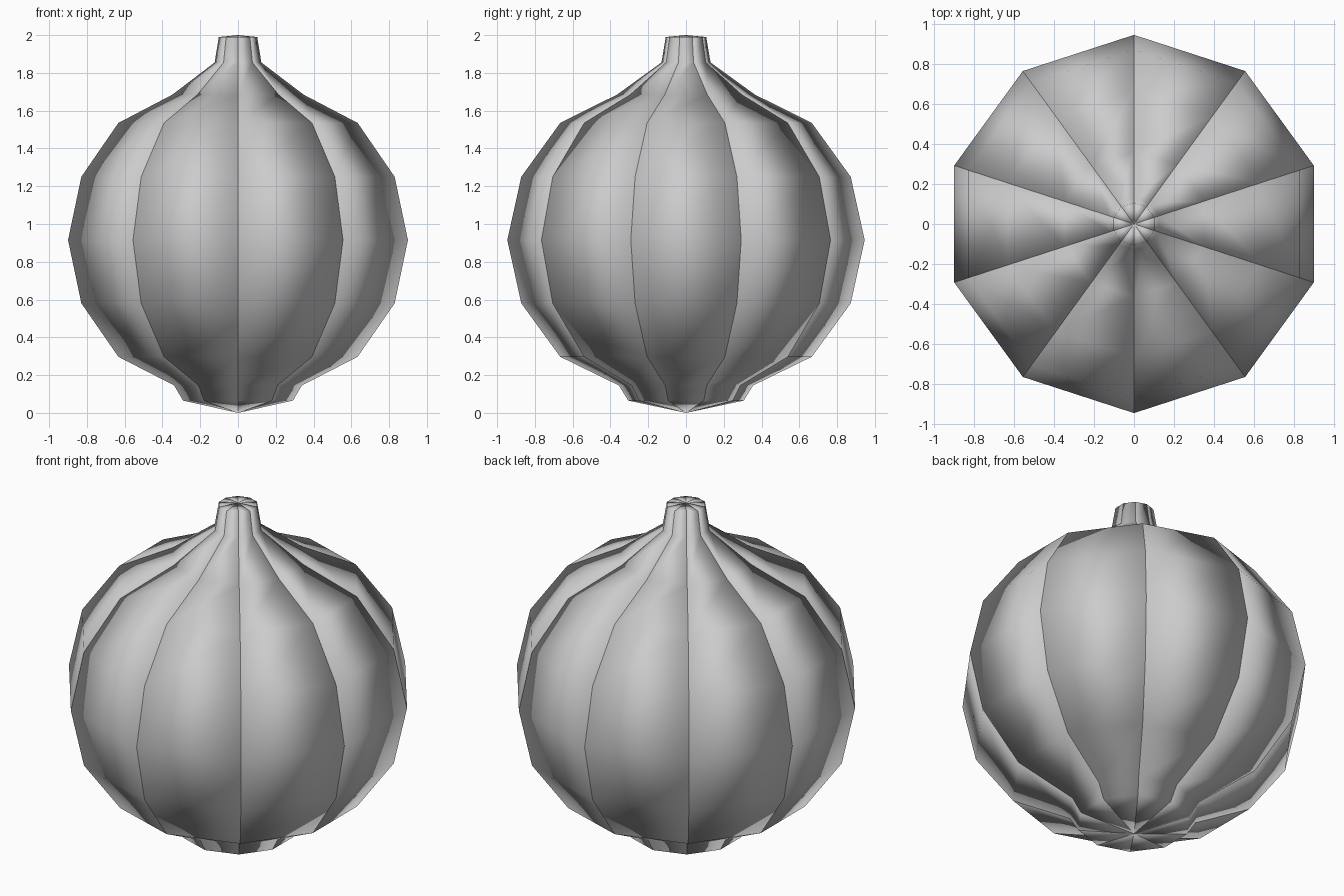
import bpy
import math

if "Cube" in bpy.data.objects:
    bpy.data.objects.remove(bpy.data.objects["Cube"])

SIDES = 10

# Outer ridge profile (radius, height), bottom to top
profile = [
    (0.0, 0.0), (0.306, 0.065), (0.355, 0.145), (0.666, 0.297),
    (0.872, 0.58), (0.946, 0.915), (0.872, 1.25), (0.666, 1.535),
    (0.365, 1.685), (0.13, 1.855), (0.107, 1.99), (0.0, 2.0),
]


def wedge_mesh():
    """One closed segment: flat outer strip and two side walls meeting on the axis."""
    half = math.pi / SIDES
    n = len(profile)
    verts = [(0, 0, profile[0][1]), (0, 0, profile[-1][1])]
    right, left = [0], [0]
    for r, z in profile[1:-1]:
        for side, a in ((right, -half), (left, half)):
            side.append(len(verts))
            verts.append((r * math.cos(a), r * math.sin(a), z))
    right.append(1)
    left.append(1)

    # outer strip, with triangles at both poles
    faces = [(0, right[1], left[1]), (right[n - 2], 1, left[n - 2])]
    faces[0] = (0, left[1], right[1])
    faces[1] = (right[n - 2], left[n - 2], 1)
    for i in range(1, n - 2):
        faces.append((right[i], left[i], left[i + 1], right[i + 1]))
    # side walls
    faces.append(tuple(right))
    faces.append(tuple(reversed(left)))

    mesh = bpy.data.meshes.new("segment")
    mesh.from_pydata(verts, [], faces)
    mesh.update()
    # smooth normals round each segment like a lobe
    mesh.polygons.foreach_set("use_smooth", [True] * len(mesh.polygons))
    return mesh


# Ring of identical segments, seams pointing to the front and back
mesh = wedge_mesh()
for k in range(SIDES):
    segment = bpy.data.objects.new(f"bulb_segment_{k + 1}", mesh)
    segment.rotation_euler.z = math.tau * k / SIDES
    bpy.context.collection.objects.link(segment)
